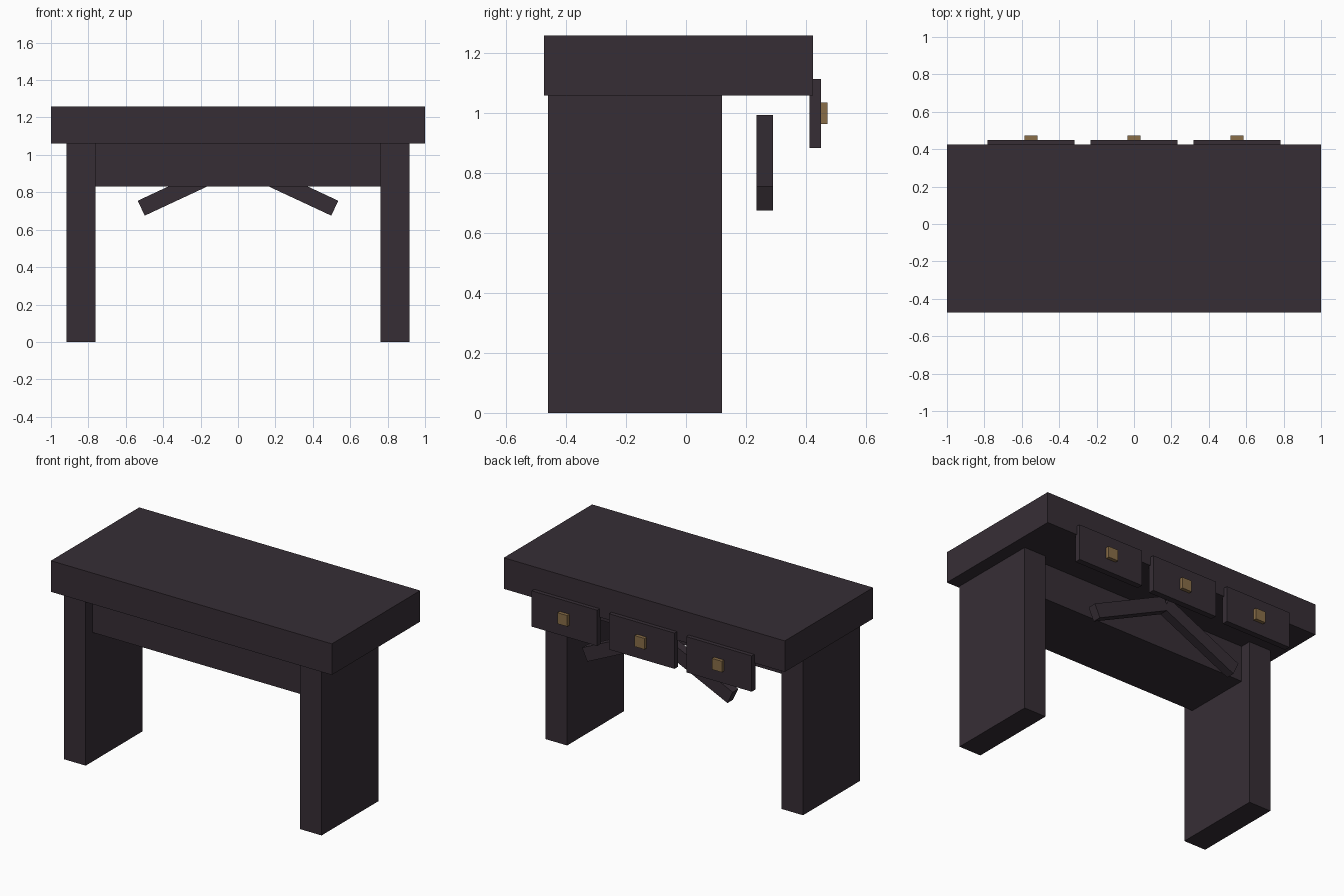
import bpy
import math

default = bpy.data.objects.get("Cube")
if default:
    bpy.data.objects.remove(default, do_unlink=True)


def make_material(name, colour):
    mat = bpy.data.materials.new(name)
    mat.use_nodes = True
    mat.diffuse_color = colour
    mat.node_tree.nodes["Principled BSDF"].inputs["Base Color"].default_value = colour
    return mat


dark_wood = make_material("dark wood", (0.037, 0.027, 0.036, 1))
brass = make_material("brass", (0.25, 0.155, 0.065, 1))


def box(name, xs, ys, zs, mat=dark_wood, tilt=0):
    """Box from its extent on each axis, tilted about y."""
    spans = (xs, ys, zs)
    bpy.ops.mesh.primitive_cube_add(size=1, location=[sum(s) / 2 for s in spans])
    obj = bpy.context.object
    obj.name = name
    obj.scale = [s[1] - s[0] for s in spans]
    bpy.ops.object.transform_apply(location=False, rotation=False, scale=True)
    obj.rotation_euler.y = tilt
    obj.data.materials.append(mat)
    return obj


# Thick table top and the deep beam between the legs
box("table_top", (-1, 1), (-0.474, 0.424), (1.06, 1.26))
box("front_beam", (-0.762, 0.762), (-0.39, 0.05), (0.83, 1.06))

# Slab legs and sloping braces, one of each per side
for side, sign in (("left", 1), ("right", -1)):
    leg_x = sorted((sign * 0.762, sign * 0.917))
    box(side + "_leg", leg_x, (-0.46, 0.12), (0, 1.06))
    mid = sign * 0.26
    box(side + "_brace", (mid - 0.284, mid + 0.284), (0.235, 0.291),
        (0.791, 0.879), tilt=sign * math.radians(25))

# Drawer fronts with square knobs along the back edge
for label, x in (("right", -0.55), ("middle", 0), ("left", 0.55)):
    box(label + "_drawer_front", (x - 0.233, x + 0.233), (0.412, 0.45), (0.885, 1.115))
    box(label + "_knob", (x - 0.035, x + 0.035), (0.448, 0.472), (0.965, 1.036), brass)
